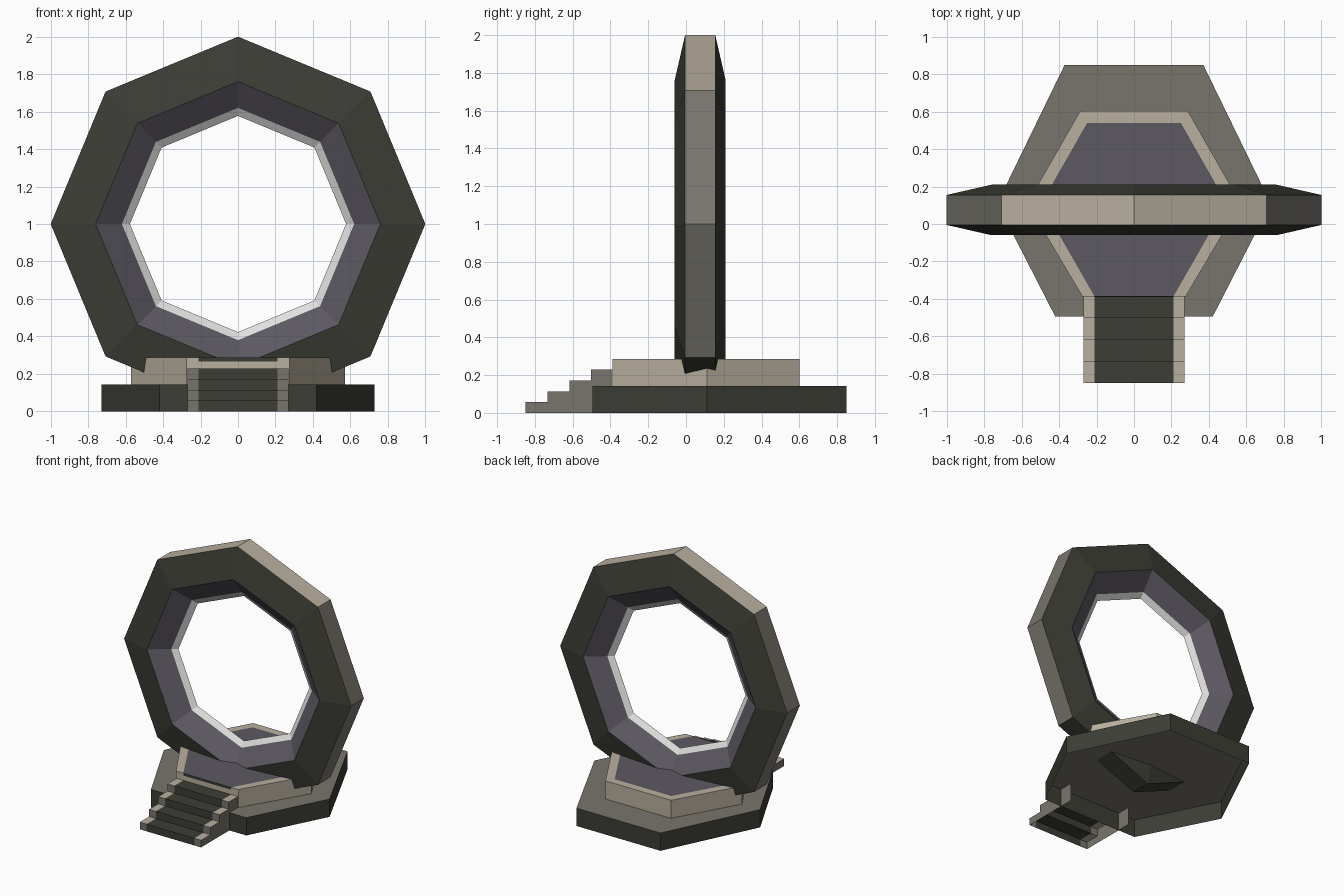
import bpy, math

if "Cube" in bpy.data.objects:
    bpy.data.objects.remove(bpy.data.objects["Cube"])


def material(name, srgb):
    lin = [((c / 255 + 0.055) / 1.055) ** 2.4 for c in srgb]
    m = bpy.data.materials.new(name)
    m.diffuse_color = (*lin, 1)
    m.use_nodes = True
    m.node_tree.nodes["Principled BSDF"].inputs["Base Color"].default_value = m.diffuse_color
    return m


DARK, GREY, BEIGE, PURPLE, PALE = range(5)
MATS = [material("dark stone", (60, 61, 53)),
        material("grey stone", (121, 117, 109)),
        material("beige stone", (185, 175, 158)),
        material("purple stone", (93, 88, 98)),
        material("pale inner edge", (225, 225, 224))]


def build(name, verts, faces):
    """faces: list of (vertex indices, material index)"""
    me = bpy.data.meshes.new(name)
    me.from_pydata(verts, [], [f for f, _ in faces])
    for m in MATS:
        me.materials.append(m)
    for p, (_, mi) in zip(me.polygons, faces):
        p.material_index = mi
    ob = bpy.data.objects.new(name, me)
    bpy.context.collection.objects.link(ob)
    return ob


def hexagon(back_y, back_x, wide_y, wide_x, front_y, front_x, z):
    """Counter-clockwise from the front left corner"""
    return [(-front_x, front_y, z), (front_x, front_y, z), (wide_x, wide_y, z),
            (back_x, back_y, z), (-back_x, back_y, z), (-wide_x, wide_y, z)]


def walls(n, mat):
    return [((i, (i + 1) % n, (i + 1) % n + n, i + n), mat) for i in range(n)]


# Lower base tier, open underneath
lower = (0.85, 0.37, 0.11, 0.73, -0.495, 0.42)
build("lower_base", hexagon(*lower, 0) + hexagon(*lower, 0.142),
      walls(6, DARK) + [(tuple(range(6, 12)), GREY)])

# Upper platform with a beige border around a purple floor
upper = (0.602, 0.288, 0.11, 0.57, -0.388, 0.275)
floor = (0.54, 0.25, 0.11, 0.495, -0.388, 0.21)
border = [((i + 6, (i + 1) % 6 + 6, (i + 1) % 6 + 12, i + 12), BEIGE)
          for i in range(1, 6)]
build("platform",
      hexagon(*upper, 0.142) + hexagon(*upper, 0.286) + hexagon(*floor, 0.286),
      walls(6, BEIGE) + border + [(tuple(range(12, 18)), PURPLE)])

# Stepped profile (y, z) shared by stairs and side rails
STEP_Y, STEP_Z, COUNT = 0.116, 0.0572, 4
profile = [(-0.85, 0.0)]
for i in range(COUNT):
    y, z = -0.85 + i * STEP_Y, (i + 1) * STEP_Z
    profile += [(y, z), (y + STEP_Y, z)]


def stepped(name, x0, x1, pts, tread, riser, sides):
    n = len(pts)
    verts = [(x0, y, z) for y, z in pts] + [(x1, y, z) for y, z in pts]
    faces = [((i, i + n, i + n + 1, i + 1), riser if i % 2 == 0 else tread)
             for i in range(n - 1)]
    for s in sides:  # side panels, one strip per step
        base = len(verts)
        x = x0 if s < 0 else x1
        for i in range(1, n - 1, 2):
            (ya, z), (yb, _) = pts[i], pts[i + 1]
            b = len(verts)
            verts += [(x, ya, 0), (x, yb, 0), (x, yb, z), (x, ya, z)]
            quad = (b, b + 1, b + 2, b + 3)
            faces.append((quad if s > 0 else quad[::-1], GREY))
    build(name, verts, faces)


stepped("stairs", -0.21, 0.21, profile + [(-0.389, 0.286)], DARK, DARK, ())
stepped("left_stair_rail", -0.27, -0.21, profile, BEIGE, GREY, (-1,))
stepped("right_stair_rail", 0.21, 0.27, profile, BEIGE, GREY, (1,))

# Octagonal ring: cross-section (radius, y) swept around the centre
CY, CZ, N = 0.075, 1.0, 8
section = [(1.0, -0.08), (0.76, -0.135), (0.62, -0.03), (0.577, 0),
           (0.62, 0.03), (0.76, 0.135), (1.0, 0.08)]
colours = [DARK, PURPLE, PALE, PALE, PURPLE, DARK, None]
k = len(section)
verts, faces = [], []
for j in range(N):
    a = j * math.tau / N
    verts += [(r * math.cos(a), CY + y, CZ + r * math.sin(a)) for r, y in section]
for j in range(N):
    up = math.sin((j + 0.5) * math.tau / N)
    rim = BEIGE if up > 0.8 else DARK if up < -0.8 else GREY
    a, b = j * k, (j + 1) % N * k
    for i in range(k):
        i2 = (i + 1) % k
        mi = rim if colours[i] is None else colours[i]
        faces.append(((a + i, b + i, b + i2, a + i2), mi))
build("portal_ring", verts, faces)
